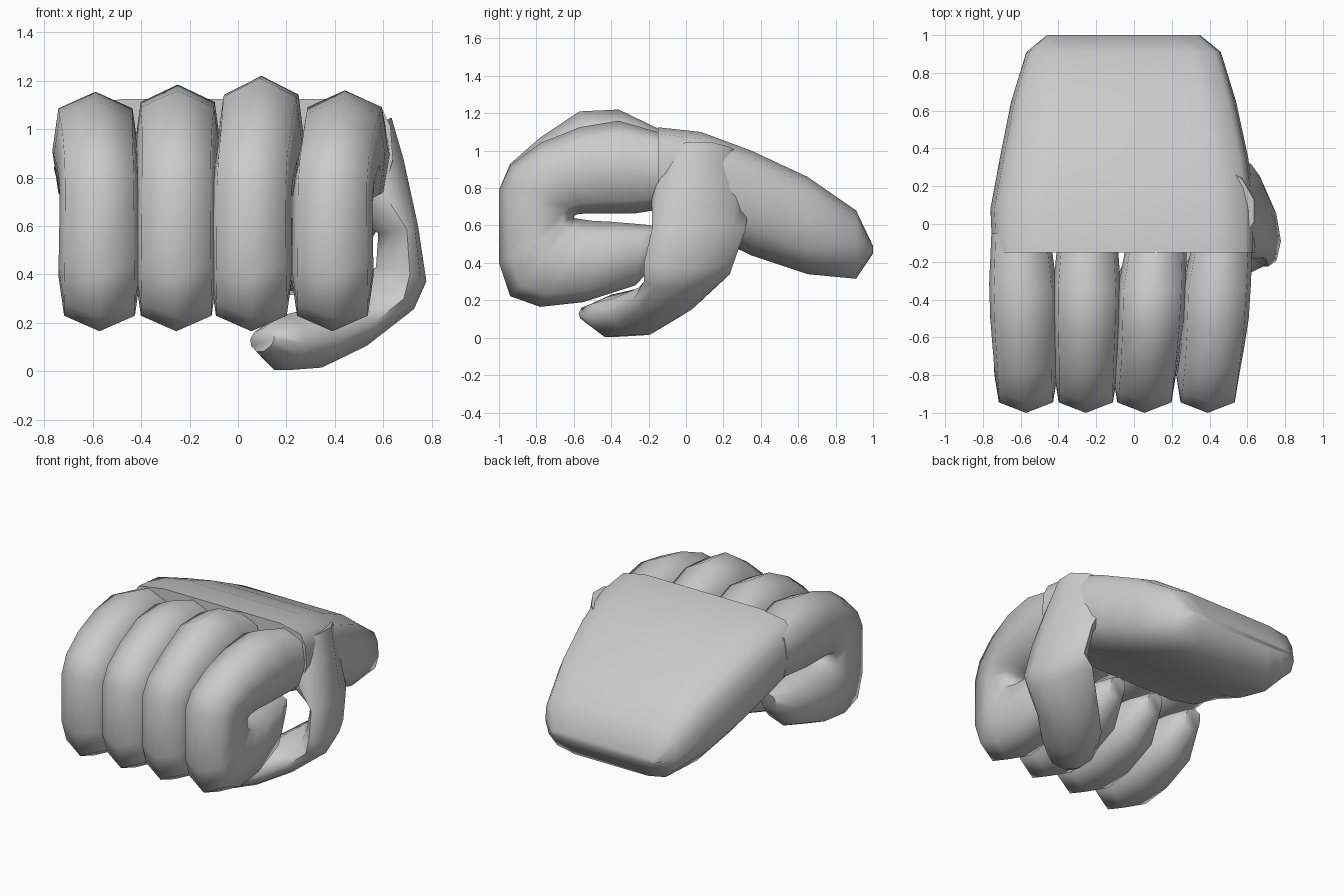
import bpy, bmesh, math
from mathutils import Vector

if "Cube" in bpy.data.objects:
    bpy.data.objects.remove(bpy.data.objects["Cube"])

OCT = [(1, 0), (.86, .72), (0, 1), (-.86, .72), (-1, 0), (-.86, -.72), (0, -1), (.86, -.72)]
ROUND = [(1, 0), (.8, .52), (.3, .96), (-.3, .96), (-.8, .52), (-1, 0), (-.8, -.6), (0, -1), (.8, -.6)]
SLAB = [(1, 0), (.985, .55), (.93, .86), (.7, 1), (-.6, 1), (-.88, .88), (-.97, .55),
        (-1, 0), (-.95, -.5), (-.82, -.85), (-.55, -1), (.55, -1), (.82, -.85), (.95, -.5)]


def loft(name, section, rings):
    """Each ring is (outer point, inner point, half-width vector)."""
    bm = bmesh.new()
    loops = []
    for outer, inner, width in rings:
        o, i, w = Vector(outer), Vector(inner), Vector(width)
        loops.append([bm.verts.new((o + i) / 2 + w * u + (o - i) / 2 * v) for u, v in section])
    n = len(section)
    for a, b in zip(loops, loops[1:]):
        for k in range(n):
            bm.faces.new((a[k], a[(k + 1) % n], b[(k + 1) % n], b[k]))
    bm.faces.new(loops[0])
    bm.faces.new(loops[-1])
    bmesh.ops.recalc_face_normals(bm, faces=bm.faces)
    mesh = bpy.data.meshes.new(name)
    bm.to_mesh(mesh)
    bm.free()
    obj = bpy.data.objects.new(name, mesh)
    bpy.context.collection.objects.link(obj)
    bpy.ops.object.select_all(action='DESELECT')
    bpy.context.view_layer.objects.active = obj
    obj.select_set(True)
    bpy.ops.object.shade_smooth_by_angle(angle=math.radians(65))
    return obj


# palm and wrist: y, bottom z, top z, left x, right x
palm = [(-.15, .63, 1.125, -.75, .64), (.08, .57, 1.10, -.76, .64), (.35, .44, 1.0, -.71, .605),
        (.65, .34, .86, -.65, .54), (.91, .315, .68, -.57, .46), (1.0, .45, .49, -.46, .35)]
loft("palm", SLAB, [(((l + r) / 2, y, t), ((l + r) / 2, y, b), ((r - l) / 2, 0, 0))
                    for y, b, t, l, r in palm])

# curled fingers: outer y, z, inner y, z, half width, base weight
curl = [(-.05, 1.07, -.05, .70, .155, 1), (-.36, 1.16, -.27, .665, .178, .6),
        (-.57, 1.125, -.43, .665, .175, .5), (-.78, 1.04, -.53, .665, .168, .3),
        (-.94, .92, -.58, .66, .165, .1), (-1.0, .79, -.60, .65, .165, 0),
        (-1.0, .40, -.60, .64, .167, 0), (-.94, .222, -.57, .635, .17, 0),
        (-.78, .165, -.50, .625, .17, 0), (-.55, .19, -.40, .62, .165, 0),
        (-.27, .28, -.22, .605, .13, 0), (-.12, .44, -.08, .585, .06, 0)]
fingers = [("little_finger", -.60, -.572, -.01), ("ring_finger", -.245, -.255, .04),
           ("middle_finger", .125, .055, .1), ("index_finger", .475, .39, 0)]
for name, base_x, front_x, rise in fingers:
    rings = []
    for k, (oy, oz, iy, iz, hw, f) in enumerate(curl):
        x = front_x + (base_x - front_x) * f
        lift = rise * f * min(k, 1) * (1.7 if k == 2 else 1)
        rings.append(((x, oy, oz + lift), (x, iy, iz), (hw, 0, 0)))
    loft(name, OCT, rings)

# thumb drops from the side of the palm and folds under the fingers
loft("thumb", ROUND, [
    ((.64, .07, 1.05), (.36, .10, .92), (0, .20, 0)),
    ((.68, .05, .88), (.42, .10, .66), (-.03, .26, 0)),
    ((.735, .04, .60), (.58, .10, .57), (-.04, .25, 0)),
    ((.77, -.02, .37), (.57, .05, .43), (-.04, .24, 0)),
    ((.71, .01, .26), (.52, .0, .38), (-.07, .23, .02)),
    ((.50, -.10, .10), (.42, -.12, .31), (-.11, .17, 0)),
    ((.31, -.24, .01), (.30, -.27, .26), (-.12, .155, 0)),
    ((.18, -.40, 0), (.18, -.40, .23), (-.10, .12, 0)),
    ((.09, -.52, .08), (.11, -.51, .18), (-.05, .06, 0))])
